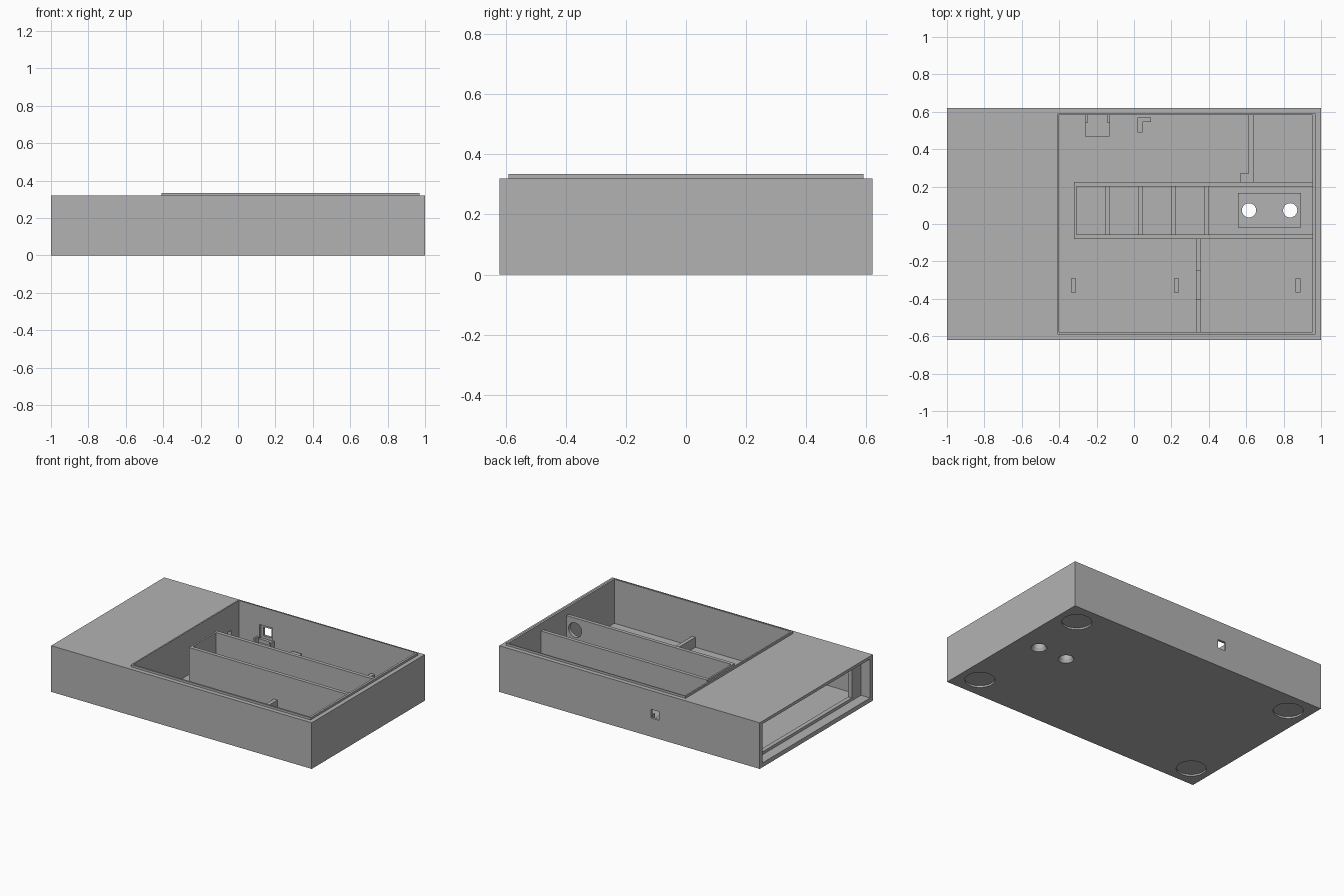
import bpy, bmesh
from mathutils import Matrix

default = bpy.data.objects.get("Cube")
if default:
    bpy.data.objects.remove(default, do_unlink=True)

grey = bpy.data.materials.new("plain grey")
grey.use_nodes = True
colour = (0.45, 0.45, 0.45, 1)
grey.diffuse_color = colour
grey.node_tree.nodes["Principled BSDF"].inputs["Base Color"].default_value = colour


def make(name, bm):
    mesh = bpy.data.meshes.new(name)
    bm.to_mesh(mesh)
    bm.free()
    mesh.materials.append(grey)
    obj = bpy.data.objects.new(name, mesh)
    bpy.context.collection.objects.link(obj)
    return obj


def box(name, x0, x1, y0, y1, z0, z1):
    bm = bmesh.new()
    centre = Matrix.Translation(((x0 + x1) / 2, (y0 + y1) / 2, (z0 + z1) / 2))
    size = Matrix.Diagonal((x1 - x0, y1 - y0, z1 - z0, 1))
    bmesh.ops.create_cube(bm, size=1, matrix=centre @ size)
    return make(name, bm)


def disc(name, x, y, z0, z1, r0, r1, turn=None):
    bm = bmesh.new()
    place = Matrix.Translation((x, y, (z0 + z1) / 2))
    if turn:
        place = place @ Matrix.Rotation(turn, 4, 'X')
    bmesh.ops.create_cone(bm, cap_ends=True, segments=48, radius1=r0,
                          radius2=r1, depth=z1 - z0, matrix=place)
    return make(name, bm)


def combine(target, others, operation='DIFFERENCE'):
    for other in others:
        mod = target.modifiers.new("cut", 'BOOLEAN')
        mod.operation = operation
        mod.solver = 'EXACT'
        mod.object = other
        other.hide_render = True
    graph = bpy.context.evaluated_depsgraph_get()
    result = bpy.data.meshes.new_from_object(target.evaluated_get(graph))
    target.modifiers.clear()
    target.data = result
    for other in others:
        bpy.data.objects.remove(other, do_unlink=True)


FLOOR = 0.03
BASE = FLOOR - 0.004      # parts sink slightly into the floor

# Case body with the raised rim around the top opening
case = box("case", -1, 1, -0.62, 0.62, 0, 0.32)
combine(case, [box("rim", -0.41, 0.97, -0.59, 0.59, 0.3, 0.335)], 'UNION')

# Main compartment, end bay, panel recess and wall openings
cutters = [
    box("compartment", -0.4, 0.955, -0.578, 0.583, FLOOR, 0.5),
    box("end_bay", -0.9, -0.43, -0.59, 0.59, FLOOR, 0.30),
    box("panel_recess", -1.1, -0.93, -0.59, 0.59, FLOOR, 0.30),
    box("bay_opening", -0.95, -0.85, -0.49, 0.49, 0.05, 0.30),
    box("socket_pocket", -0.245, -0.145, 0.5, 0.603, 0.11, 0.21),
    box("socket_hole", -0.225, -0.165, 0.55, 0.7, 0.13, 0.19),
    box("cable_slot", -0.5, -0.35, 0.46, 0.5, 0.10, 0.16),
]
# Shallow round foot recesses under the corners
for x in (-0.86, 0.86):
    for y in (-0.47, 0.47):
        cutters.append(disc("foot_recess", x, y, -0.012, 0.012, 0.094, 0.094))
combine(case, cutters)

# Channel walls along the compartment
box("channel_back_wall", -0.32, 0.957, 0.2, 0.225, BASE, 0.283)
front_wall = box("channel_front_wall", -0.32, 0.957, -0.08, -0.055, BASE, 0.283)
combine(front_wall, [disc("wire_hole", 0.89, -0.07, 0.1, 0.3, 0.05, 0.05, 1.5708)])
wire_shift = 0.16
box("channel_end_wall", -0.32, -0.308, -0.056, 0.201, BASE, 0.283)

# Low ribs across the channel
for x in (-0.143, 0.035, 0.21, 0.387):
    box("channel_rib", x - 0.013, x + 0.013, -0.056, 0.201, BASE, 0.1)

# Raised pad with two countersunk through holes
pad = box("hole_pad", 0.555, 0.893, -0.02, 0.167, BASE, 0.05)
for x in (0.615, 0.835):
    combine(pad, [disc("through_hole", x, 0.073, -0.1, 0.2, 0.038, 0.038)])
    combine(case, [disc("through_hole", x, 0.073, -0.1, 0.2, 0.038, 0.038),
                   disc("countersink", x, 0.073, -0.01, 0.02, 0.055, 0.038)])

# Notched divider on the front side
divider = box("front_divider", 0.332, 0.358, -0.58, -0.079, BASE, 0.1)
combine(divider, [box("notch", 0.3, 0.4, -0.4, -0.25, 0.055, 0.2)])

# Divider with a foot on the back side
box("back_divider", 0.613, 0.639, 0.224, 0.585, BASE, 0.1)
box("back_divider_foot", 0.567, 0.614, 0.224, 0.27, BASE, 0.1)

# Small board posts
for x in (-0.323, 0.227, 0.877):
    box("board_post", x - 0.013, x + 0.013, -0.365, -0.292, BASE, 0.075)

# Socket tray with two ears
box("socket_tray", -0.262, -0.13, 0.467, 0.585, BASE, 0.085)
for x in (-0.262, -0.142):
    box("tray_ear", x, x + 0.013, 0.54, 0.585, 0.08, 0.125)

# L-shaped corner bracket
box("bracket_long_leg", 0.02, 0.045, 0.49, 0.57, BASE, 0.1)
box("bracket_short_leg", 0.044, 0.09, 0.545, 0.57, BASE, 0.1)
